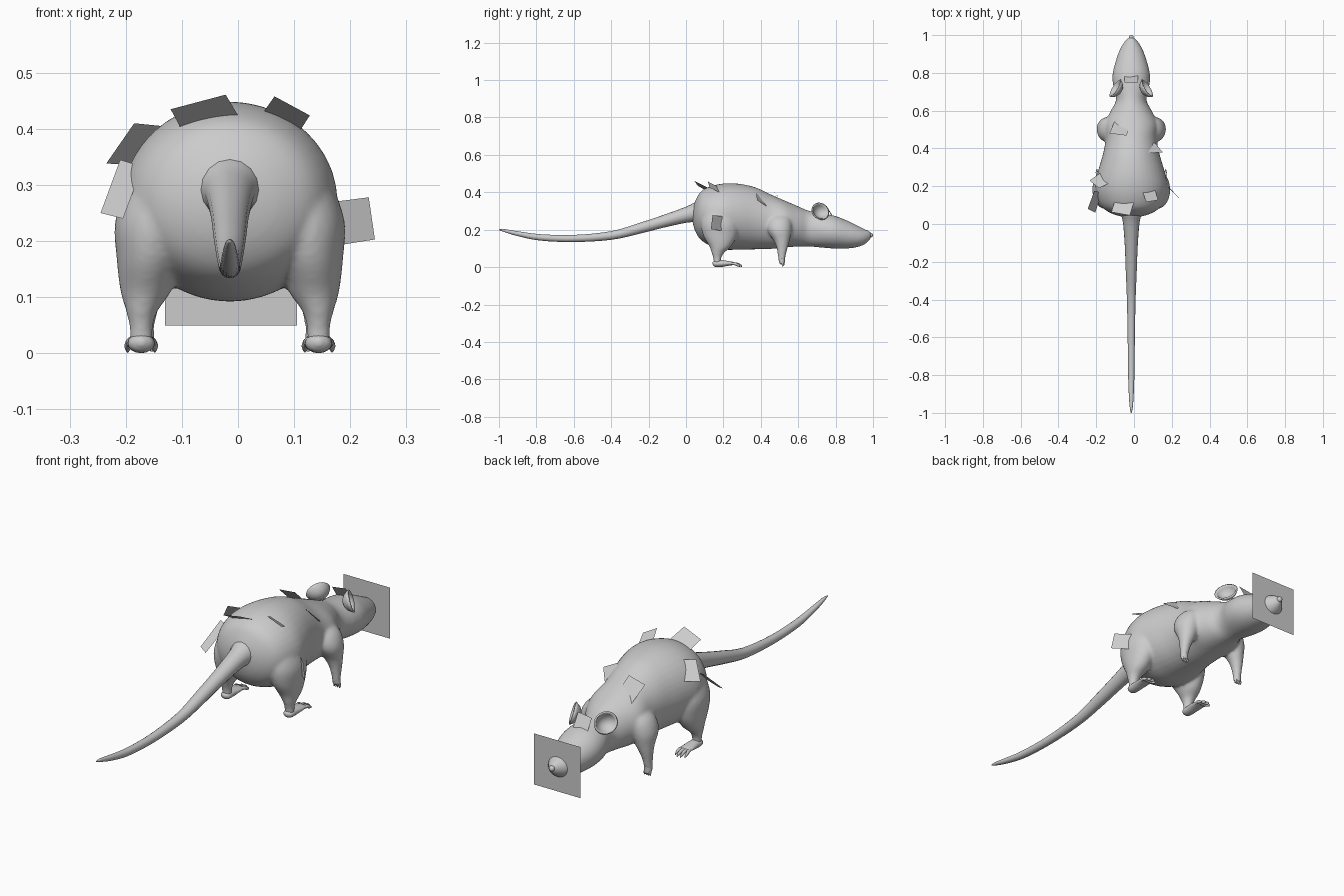
import bpy, bmesh, math
from mathutils import Vector

CX = -0.0145  # body symmetry plane


def catmull(p, steps):
    """Smoothly interpolate station tuples."""
    out = []
    for i in range(len(p) - 1):
        a, b, c, d = p[max(i - 1, 0)], p[i], p[i + 1], p[min(i + 2, len(p) - 1)]
        for k in range(steps):
            t = k / steps
            out.append([0.5 * (2 * q + (r - o) * t + (2 * o - 5 * q + 4 * r - s) * t * t
                               + (3 * q - o - 3 * r + s) * t ** 3)
                        for o, q, r, s in zip(a, b, c, d)])
    out.append(list(p[-1]))
    return out


def loft(bm, stations, axis, n=24, steps=4):
    """Elliptic rings (x, y, z, rx, r2) along y or z, capped."""
    rings = []
    for x, y, z, a, b in catmull(stations, steps):
        a, b = max(a, 0.001), max(b, 0.001)
        ring = []
        for i in range(n):
            t = 2 * math.pi * i / n
            u, v = a * math.cos(t), b * math.sin(t)
            co = (x + u, y, z + v) if axis == 'y' else (x + u, y + v, z)
            ring.append(bm.verts.new(co))
        rings.append(ring)
    faces = [bm.faces.new((r[i], r[(i + 1) % n], s[(i + 1) % n], s[i]))
             for r, s in zip(rings, rings[1:]) for i in range(n)]
    faces += [bm.faces.new(rings[0]), bm.faces.new(rings[-1])]
    bmesh.ops.recalc_face_normals(bm, faces=faces)


def finish(bm, name, smooth=True):
    me = bpy.data.meshes.new(name)
    bm.to_mesh(me)
    bm.free()
    for p in me.polygons:
        p.use_smooth = smooth
    ob = bpy.data.objects.new(name, me)
    bpy.context.collection.objects.link(ob)
    return ob


def side_loft(bm, s, stations, axis, **kw):
    loft(bm, [(CX + s * x, y, z, a, b) for x, y, z, a, b in stations], axis, **kw)


# Torso and head: y, bottom, top, half width
torso = [(.035, .24, .31, .03), (.05, .19, .355, .09), (.08, .145, .405, .145),
         (.13, .115, .432, .178), (.2, .094, .447, .192), (.28, .093, .446, .176),
         (.37, .095, .427, .15), (.45, .097, .39, .136), (.53, .105, .355, .14),
         (.6, .11, .325, .108), (.66, .11, .30, .08), (.74, .103, .285, .097),
         (.8, .099, .273, .098), (.87, .1, .245, .08), (.92, .108, .22, .062),
         (.955, .122, .203, .043), (.98, .143, .192, .022), (.99, .16, .182, .008)]
bm = bmesh.new()
loft(bm, [(CX, y, (lo + hi) / 2, w, (hi - lo) / 2) for y, lo, hi, w in torso], 'y', n=40)

# Legs, blended into the torso by the remesh
hind = [(.10, .17, .36, .02, .03), (.115, .175, .32, .055, .075), (.135, .18, .24, .069, .1),
        (.142, .183, .17, .06, .092), (.150, .183, .11, .045, .058), (.157, .17, .075, .028, .033),
        (.158, .167, .045, .021, .021), (.158, .167, .015, .021, .02)]
fore = [(.09, .5, .29, .02, .03), (.11, .5, .255, .05, .06), (.126, .5, .2, .057, .066),
        (.137, .512, .14, .041, .042), (.147, .514, .1, .028, .029), (.152, .512, .06, .02, .021),
        (.153, .512, .025, .018, .016)]
for s in (-1, 1):
    side_loft(bm, s, hind, 'z')
    side_loft(bm, s, fore, 'z')
body = finish(bm, "body")
rm = body.modifiers.new("blend", 'REMESH')
rm.mode = 'VOXEL'
rm.voxel_size = 0.007
rm.use_smooth_shade = True
sm = body.modifiers.new("soften", 'SMOOTH')
sm.factor = 0.5
sm.iterations = 8

# Tail
bm = bmesh.new()
tail = [(.08, .295, .065), (.045, .292, .053), (0, .28, .043), (-.12, .245, .034),
        (-.25, .207, .029), (-.4, .169, .023), (-.6, .153, .019), (-.78, .159, .017),
        (-.9, .179, .013), (-.97, .195, .008), (-1, .2, .002)]
loft(bm, [(CX, y, z, r, r) for y, z, r in tail], 'y', n=16)
finish(bm, "tail")

# Hind feet, front paws, toes
for s, label in ((-1, "left"), (1, "right")):
    bm = bmesh.new()
    side_loft(bm, s, [(.158, .142, .02, .006, .006), (.158, .155, .018, .022, .016),
                      (.158, .19, .019, .025, .018), (.158, .23, .02, .028, .012),
                      (.158, .255, .019, .024, .008)], 'y', n=16)
    for k in (-1.5, -.5, .5, 1.5):
        tip = .305 - .01 * abs(k)
        side_loft(bm, s, [(.158 + .011 * k, .225, .02, .006, .006),
                          (.158 + .014 * k, .26, .018, .0075, .008),
                          (.158 + .016 * k, tip - .015, .012, .006, .008),
                          (.158 + .016 * k, tip, .005, .002, .004)], 'y', n=8, steps=3)
    finish(bm, label + "_hind_foot")

    bm = bmesh.new()
    side_loft(bm, s, [(.153, .512, .045, .017, .017), (.153, .513, .025, .018, .015),
                      (.153, .517, .015, .014, .011)], 'z', n=12)
    for k in (-1.5, -.5, .5, 1.5):
        side_loft(bm, s, [(.153 + .007 * k, .513, .03, .005, .006),
                          (.153 + .009 * k, .518, .015, .005, .006),
                          (.153 + .009 * k, .516, .003, .002, .003)], 'z', n=8, steps=3)
    finish(bm, label + "_front_paw")

    # Cupped ear
    bm = bmesh.new()
    rings, n = [], 24
    for r, d in ((.008, -.024), (.022, -.02), (.038, -.01), (.048, .002), (.054, .012)):
        rings.append([bm.verts.new((r * math.cos(2 * math.pi * i / n),
                                    r * .9 * math.sin(2 * math.pi * i / n), d)) for i in range(n)])
    for a, b in zip(rings, rings[1:]):
        for i in range(n):
            bm.faces.new((a[i], a[(i + 1) % n], b[(i + 1) % n], b[i]))
    bm.faces.new(rings[0][::-1])
    ear = finish(bm, label + "_ear")
    ear.location = (CX + s * .074, .712, .295)
    ear.rotation_euler = Vector((s * .8, .5, .3)).to_track_quat('Z', 'Y').to_euler()
    so = ear.modifiers.new("thickness", 'SOLIDIFY')
    so.thickness = .007

# Nose tip
bm = bmesh.new()
bmesh.ops.create_uvsphere(bm, u_segments=16, v_segments=10, radius=.013)
bmesh.ops.translate(bm, verts=bm.verts, vec=(CX, .987, .171))
finish(bm, "nose")

# Whisker card across the snout and loose fur cards: four corners each
cards = [
    [(-.13, .945, .05), (.105, .945, .05), (.105, .945, .283), (-.13, .945, .283)],
    [(-.185, .19, .41), (-.115, .225, .403), (-.165, .28, .337), (-.235, .23, .338)],
    [(-.21, .175, .345), (-.17, .165, .333), (-.205, .06, .24), (-.245, .08, .25)],
    [(-.12, .063, .435), (-.022, .045, .461), (.003, .127, .419), (-.096, .14, .39)],
    [(.065, .116, .458), (.128, .127, .424), (.106, .2, .39), (.04, .185, .422)],
    [(.233, .142, .278), (.244, .133, .203), (.175, .205, .192), (.17, .205, .27)],
    [(.08, .375, .395), (.152, .38, .358), (.11, .43, .325), (.06, .42, .36)],
    [(-.13, .48, .39), (-.04, .468, .405), (-.018, .53, .334), (-.10, .55, .31)],
    [(-.05, .75, .32), (.02, .75, .33), (.02, .785, .272), (-.05, .785, .265)],
]
for i, quad in enumerate(cards):
    bm = bmesh.new()
    bm.faces.new([bm.verts.new(v) for v in quad])
    finish(bm, "whisker_card" if i == 0 else "fur_card_%d" % i, smooth=False)
